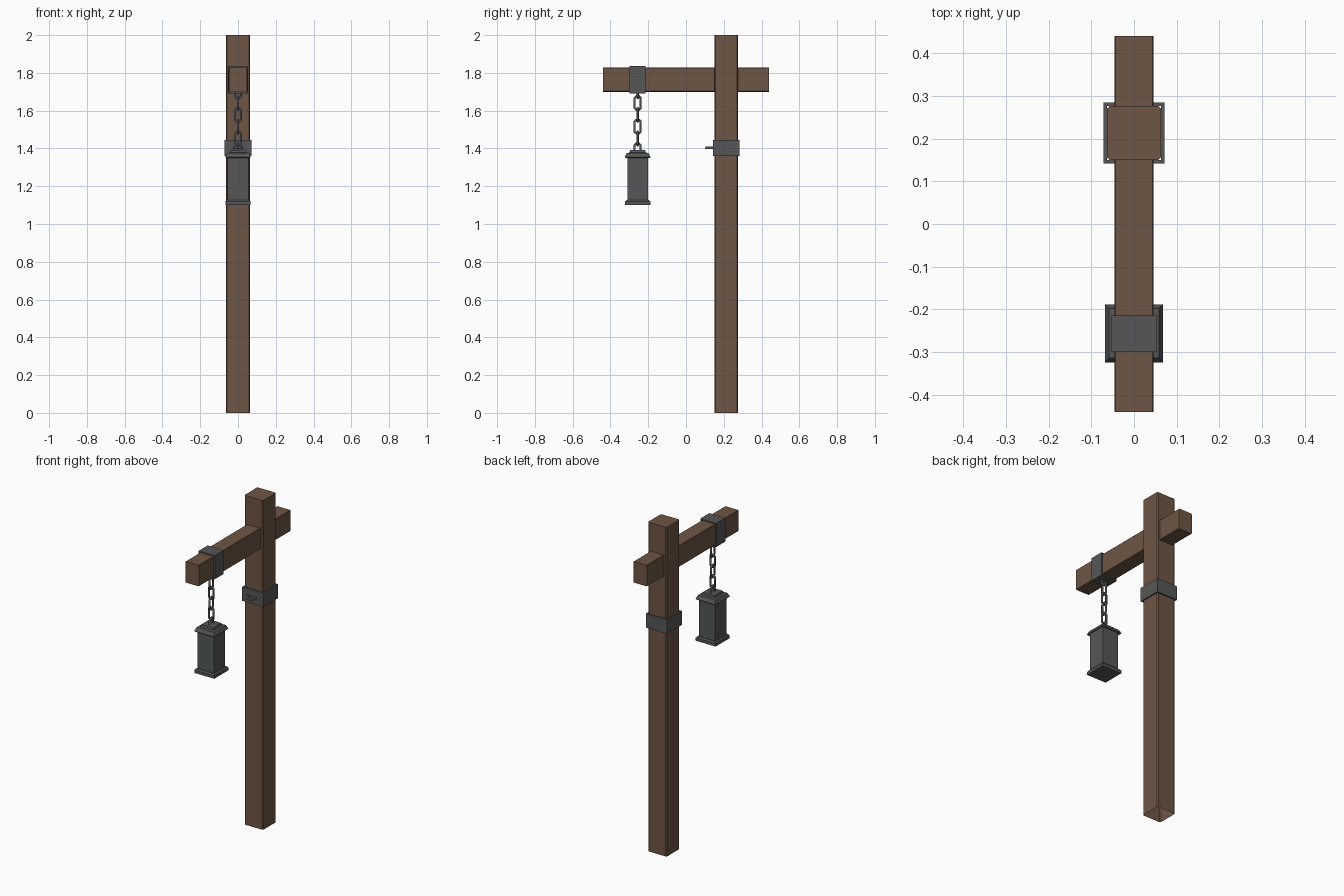
import bpy, bmesh, math
from mathutils import Vector

if "Cube" in bpy.data.objects:
    bpy.data.objects.remove(bpy.data.objects["Cube"])


def material(name, color):
    m = bpy.data.materials.new(name)
    m.diffuse_color = (*color, 1)
    m.use_nodes = True
    m.node_tree.nodes["Principled BSDF"].inputs["Base Color"].default_value = m.diffuse_color
    return m


wood = material("brown wood", (0.158, 0.092, 0.058))
iron = material("grey iron", (0.092, 0.094, 0.095))


def finish(name, bm, mat):
    bmesh.ops.recalc_face_normals(bm, faces=bm.faces[:])
    me = bpy.data.meshes.new(name)
    bm.to_mesh(me)
    bm.free()
    me.materials.append(mat)
    ob = bpy.data.objects.new(name, me)
    bpy.context.collection.objects.link(ob)
    return ob


def timber(name, lo, hi, axis, chamfer, open_bottom=False):
    """Box with its long edges lightly chamfered."""
    lo, hi = Vector(lo), Vector(hi)
    bm = bmesh.new()
    bmesh.ops.create_cube(bm, size=1)
    for v in bm.verts:
        v.co = Vector((lo[i] + (v.co[i] + 0.5) * (hi[i] - lo[i]) for i in range(3)))
    long_edges = [e for e in bm.edges
                  if abs((e.verts[0].co - e.verts[1].co)[axis]) > 0.5]
    bmesh.ops.bevel(bm, geom=long_edges, offset=chamfer, segments=1, affect='EDGES')
    bm.normal_update()
    ob_bottom = [f for f in bm.faces if f.normal.z < -0.9]
    me = finish(name, bm, wood) if not open_bottom else None
    if open_bottom:
        bmesh.ops.delete(bm, geom=ob_bottom, context='FACES_ONLY')
        me = finish(name, bm, wood)
    return me


def strap(name, center, half_a, half_b, thick, length, axes):
    """Square band: inner half sizes along axes[0], axes[1]; runs along axes[2]."""
    bm = bmesh.new()
    loops = []
    for grow, end in ((0, -1), (thick, -1), (thick, 1), (0, 1)):
        loop = []
        for sa, sb in ((-1, -1), (1, -1), (1, 1), (-1, 1)):
            p = Vector(center)
            p[axes[0]] += sa * (half_a + grow)
            p[axes[1]] += sb * (half_b + grow)
            p[axes[2]] += end * length / 2
            loop.append(bm.verts.new(p))
        loops.append(loop)
    for i in range(4):
        a, b = loops[i], loops[(i + 1) % 4]
        for j in range(4):
            k = (j + 1) % 4
            bm.faces.new((a[j], a[k], b[k], b[j]))
    return finish(name, bm, iron)


def wire(name, points, radius, closed):
    cu = bpy.data.curves.new(name, 'CURVE')
    cu.dimensions = '3D'
    cu.bevel_depth = radius
    cu.bevel_resolution = 1
    cu.use_fill_caps = True
    sp = cu.splines.new('POLY')
    sp.points.add(len(points) - 1)
    for p, co in zip(sp.points, points):
        p.co = (*co, 1)
    sp.use_cyclic_u = closed
    cu.materials.append(iron)
    ob = bpy.data.objects.new(name, cu)
    bpy.context.collection.objects.link(ob)


# Post and cross beam
timber("post", (-0.063, 0.15, 0), (0.063, 0.276, 2), 2, 0.006, True)
timber("beam", (-0.046, -0.44, 1.70), (0.046, 0.44, 1.828), 1, 0.003)

# Iron bands
strap("post_band", (0, 0.213, 1.402), 0.063, 0.063, 0.008, 0.085, (0, 1, 2))
strap("beam_band", (0, -0.257, 1.764), 0.047, 0.065, 0.007, 0.086, (0, 2, 1))

# Staple on the front of the post band
wire("staple", [(-0.02, 0.146, 1.403), (-0.02, 0.118, 1.403), (-0.01, 0.107, 1.403),
                (0.01, 0.107, 1.403), (0.02, 0.118, 1.403), (0.02, 0.146, 1.403)],
     0.007, False)

# Chain of alternating links
LY = -0.256
for i in range(6):
    zc = 1.703 - i * 0.0625
    pts = []
    for s in range(8):
        a = math.radians(22.5 + 45 * s)
        u = 0.0155 * math.cos(a) / math.cos(math.radians(22.5))
        w = 0.0155 * math.sin(a) + (0.022 if math.sin(a) > 0 else -0.022)
        pts.append((u, LY, zc + w) if i % 2 == 0 else (0, LY + u, zc + w))
    wire("chain_link_%d" % (i + 1), pts, 0.0065, True)


# Lantern: square sections stacked from bottom to top
def stack(name, sections):
    bm = bmesh.new()
    rings = [[bm.verts.new((sx * h, LY + sy * h, z))
              for sx, sy in ((-1, -1), (1, -1), (1, 1), (-1, 1))] for h, z in sections]
    for a, b in zip(rings, rings[1:]):
        for j in range(4):
            k = (j + 1) % 4
            bm.faces.new((a[j], a[k], b[k], b[j]))
    bm.faces.new(rings[0])
    bm.faces.new(rings[-1])
    finish(name, bm, iron)


stack("lantern_base", [(0.067, 1.10), (0.067, 1.118), (0.060, 1.126)])
stack("lantern_body", [(0.055, 1.12), (0.055, 1.36)])
stack("lantern_roof", [(0.055, 1.362), (0.064, 1.35), (0.068, 1.354), (0.058, 1.376),
                       (0.043, 1.378), (0.040, 1.391)])
